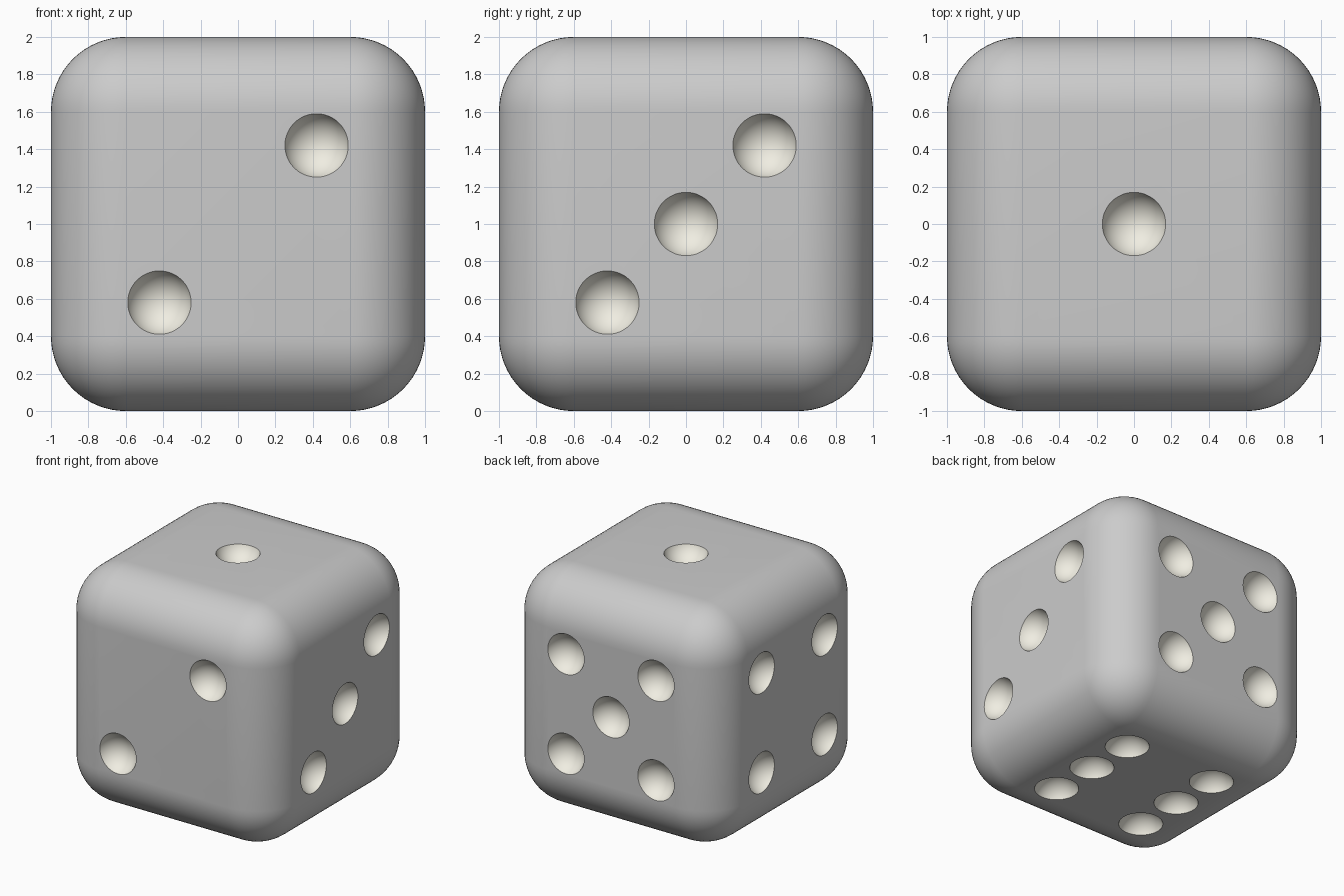
import bpy, bmesh
from math import radians
from mathutils import Vector, Matrix

if "Cube" in bpy.data.objects:
    bpy.data.objects.remove(bpy.data.objects["Cube"])

P = 0.42      # pip spacing
R = 0.18      # pip sphere radius
OUT = 1.06    # pip sphere centre, slightly outside the face
MID = Vector((0, 0, 1))

diag = [(-P, -P), (P, P)]
corners = [(a, b) for a in (-P, P) for b in (-P, P)]
sixes = [(a, b) for a in (-P, P) for b in (-P, 0, P)]

# face normal, in-face u axis, in-face v axis, pip layout
X, Y, Z = Vector((1, 0, 0)), Vector((0, 1, 0)), Vector((0, 0, 1))
faces = [
    (Z, X, Y, [(0, 0)]),
    (-Y, X, Z, diag),
    (X, Y, Z, diag + [(0, 0)]),
    (-X, Y, Z, corners),
    (Y, X, Z, corners + [(0, 0)]),
    (-Z, X, Y, sixes),
]


def make_object(name, bm):
    bmesh.ops.recalc_face_normals(bm, faces=bm.faces)
    mesh = bpy.data.meshes.new(name)
    bm.to_mesh(mesh)
    bm.free()
    obj = bpy.data.objects.new(name, mesh)
    bpy.context.collection.objects.link(obj)
    return obj


# rounded cube body
bm = bmesh.new()
bmesh.ops.create_cube(bm, size=2, matrix=Matrix.Translation(MID))
bmesh.ops.bevel(bm, geom=bm.edges[:], offset=0.4, segments=16, profile=0.5,
                affect='EDGES')
body = make_object("rounded_cube_body", bm)

# pip cutters: one sphere per pip, pole along the face normal
bm = bmesh.new()
centres = []
for n, u, v, layout in faces:
    rot = n.to_track_quat('Z', 'Y').to_matrix().to_4x4()
    for a, b in layout:
        c = MID + n * OUT + u * a + v * b
        centres.append(c)
        bmesh.ops.create_uvsphere(bm, u_segments=48, v_segments=32, radius=R,
                                  matrix=Matrix.Translation(c) @ rot)
cutter = make_object("pip_cutter", bm)

# carve the pips
mod = body.modifiers.new("pips", 'BOOLEAN')
mod.operation = 'DIFFERENCE'
mod.solver = 'EXACT'
mod.object = cutter
bpy.context.view_layer.objects.active = body
body.select_set(True)
bpy.ops.object.modifier_apply(modifier=mod.name)
bpy.data.objects.remove(cutter)

# cream colour inside the pips
cream = bpy.data.materials.new("cream")
cream.diffuse_color = (0.87, 0.85, 0.76, 1)
cream.use_nodes = True
cream.node_tree.nodes["Principled BSDF"].inputs["Base Color"].default_value = cream.diffuse_color
mesh = body.data
mesh.materials.clear()
mesh.materials.append(None)
mesh.materials.append(cream)
for poly in mesh.polygons:
    pts = [mesh.vertices[i].co for i in poly.vertices]
    inside = any(all((p - c).length < R + 0.005 for p in pts) for c in centres)
    poly.material_index = 1 if inside else 0

bpy.ops.object.shade_smooth_by_angle(angle=radians(30))
